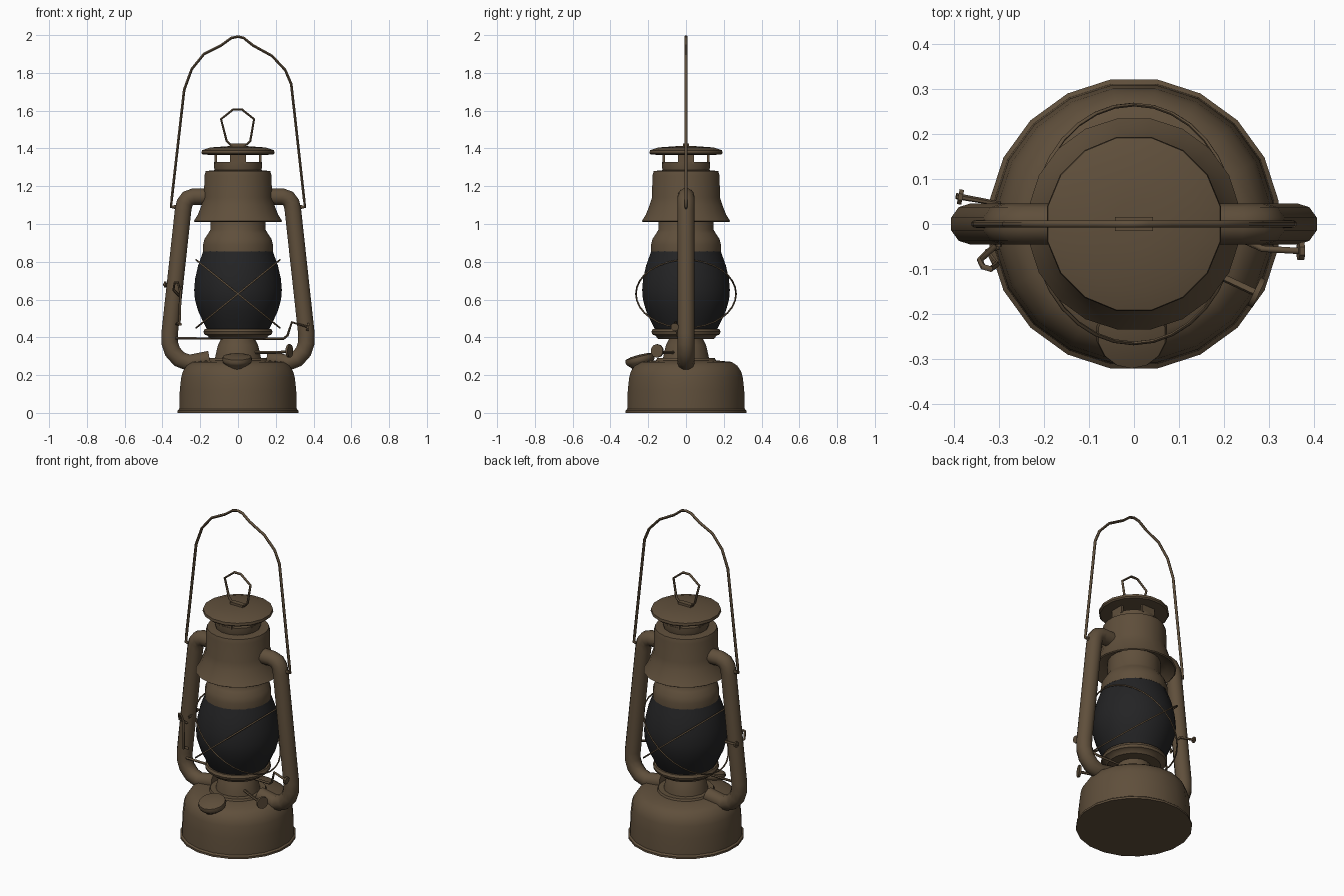
import bpy, bmesh, math
from mathutils import Vector, Matrix

if "Cube" in bpy.data.objects:
    bpy.data.objects.remove(bpy.data.objects["Cube"])


def material(name, rgb):
    m = bpy.data.materials.new(name)
    m.use_nodes = True
    m.diffuse_color = (*rgb, 1)
    bsdf = m.node_tree.nodes["Principled BSDF"]
    bsdf.inputs["Base Color"].default_value = (*rgb, 1)
    bsdf.inputs["Roughness"].default_value = 0.8
    return m


BROWN = material("aged brown metal", (0.115, 0.078, 0.044))
BLACK = material("sooty glass", (0.017, 0.017, 0.018))


def finish(ob, mat, angle=38):
    ob.data.materials.clear()
    ob.data.materials.append(mat)
    bpy.ops.object.select_all(action="DESELECT")
    ob.select_set(True)
    bpy.context.view_layer.objects.active = ob
    bpy.ops.object.shade_smooth_by_angle(angle=math.radians(angle))
    return ob


def lathe(name, profile, sides=20, mat=BROWN, matrix=Matrix()):
    """Revolve (radius, height) pairs around the z axis."""
    bm = bmesh.new()
    verts = [bm.verts.new((r, 0, z)) for r, z in profile]
    edges = [bm.edges.new(pair) for pair in zip(verts, verts[1:])]
    bmesh.ops.spin(bm, geom=verts + edges, cent=(0, 0, 0), axis=(0, 0, 1),
                   angle=math.tau, steps=sides, use_merge=False)
    bmesh.ops.remove_doubles(bm, verts=bm.verts, dist=0.0005)
    bmesh.ops.rotate(bm, verts=bm.verts, cent=(0, 0, 0),
                     matrix=Matrix.Rotation(math.pi / sides, 3, "Z"))
    bmesh.ops.transform(bm, matrix=matrix, verts=bm.verts)
    bmesh.ops.recalc_face_normals(bm, faces=bm.faces)
    me = bpy.data.meshes.new(name)
    bm.to_mesh(me)
    bm.free()
    ob = bpy.data.objects.new(name, me)
    bpy.context.collection.objects.link(ob)
    return finish(ob, mat)


def tube(name, points, radius, closed=False, detail=1):
    """Sweep a round section along a path."""
    cu = bpy.data.curves.new(name, "CURVE")
    cu.dimensions = "3D"
    cu.bevel_depth = radius
    cu.bevel_resolution = detail
    cu.use_fill_caps = True
    sp = cu.splines.new("POLY")
    sp.points.add(len(points) - 1)
    for p, co in zip(sp.points, points):
        p.co = (*co, 1)
    sp.use_cyclic_u = closed
    ob = bpy.data.objects.new(name, cu)
    bpy.context.collection.objects.link(ob)
    bpy.ops.object.select_all(action="DESELECT")
    ob.select_set(True)
    bpy.context.view_layer.objects.active = ob
    bpy.ops.object.convert(target="MESH")
    return finish(bpy.context.view_layer.objects.active, BROWN, 60)


def aimed(location, direction):
    return Matrix.Translation(location) @ Vector(direction).to_track_quat("Z", "Y").to_matrix().to_4x4()


# Fuel tank and burner
lathe("fuel_tank", [(0, 0), (.325, 0), (.325, .012), (.315, .02), (.312, .12), (.304, .19),
                    (.295, .22), (.275, .25), (.245, .27), (.16, .278), (.155, .29), (0, .29)])
lathe("burner", [(.125, .285), (.12, .31), (.108, .36), (.09, .395), (.09, .41), (0, .41)], 16)
lathe("globe_plate", [(0, .39), (.15, .392), (.165, .41), (.18, .415), (.185, .43),
                      (.178, .445), (0, .445)])

# Globe, its cap and the hood
lathe("globe", [(.165, .44), (.185, .48), (.213, .54), (.23, .6), (.234, .65), (.229, .71),
                (.213, .78), (.195, .83), (.182, .865)], 24, BLACK)
lathe("globe_cap", [(0, .855), (.187, .855), (.187, .89), (.18, .92), (.16, .95), (.147, .97),
                    (.147, 1.06)])
lathe("hood", [(0, 1.06), (.15, 1.06), (.19, 1.05), (.23, 1.01), (.237, 1.015), (.215, 1.05),
               (.195, 1.1), (.182, 1.14), (.18, 1.255), (.173, 1.28), (.125, 1.285), (0, 1.285)])

# Vent with four posts below the lid
lathe("vent_collar", [(.125, 1.28), (.13, 1.3), (.13, 1.328), (0, 1.328)], 16)
lathe("lid", [(0, 1.365), (.135, 1.365), (.19, 1.368), (.197, 1.375), (.195, 1.39), (.15, 1.405),
              (.05, 1.412), (0, 1.412)], 16)
for i in range(4):
    turn = Matrix.Rotation(i * math.pi / 2, 4, "Z")
    bpy.ops.mesh.primitive_cube_add(size=1)
    post = bpy.context.object
    post.name = "vent_post"
    post.data.transform(turn @ Matrix.Translation((.118, 0, 1.345)) @ Matrix.Diagonal((.014, .085, .05, 1)))
    finish(post, BROWN)

# Lifting ring on the lid
bpy.ops.mesh.primitive_cube_add(size=1)
bpy.context.object.name = "ring_bracket"
bpy.context.object.data.transform(Matrix.Translation((0, 0, 1.415)) @ Matrix.Diagonal((.085, .03, .022, 1)))
finish(bpy.context.object, BROWN)
tube("lid_ring", [(x, 0, z) for x, z in [(-.04, 1.42), (-.06, 1.44), (-.09, 1.555), (-.025, 1.607),
     (.02, 1.607), (.085, 1.555), (.065, 1.44), (.045, 1.42)]], .007, closed=True)

# Side air tubes with bail ears
for side, label in ((1, "left"), (-1, "right")):
    path = [(.15, 1.145), (.235, 1.145), (.265, 1.135), (.283, 1.11), (.291, 1.07), (.362, .42),
            (.362, .37), (.347, .325), (.312, .285), (.26, .265), (.15, .285)]
    tube(label + "_air_tube", [(side * x, 0, z) for x, z in path], .046, detail=3)
    tube(label + "_bail_ear", [(side * .27, 0, 1.1), (side * .35, 0, 1.09)], .009)

# Bail handle
bail = [(-.325, 1.085), (-.355, 1.09), (-.35, 1.14), (-.285, 1.71), (-.245, 1.82), (-.18, 1.9),
        (-.09, 1.945), (-.035, 1.985), (0, 1.992), (.03, 1.985), (.08, 1.945), (.18, 1.89), (.25, 1.815),
        (.282, 1.74), (.35, 1.13), (.355, 1.09), (.325, 1.085)]
tube("bail_handle", [(x, 0, z) for x, z in bail], .008)

# Crossed guard wires in front of and behind the globe
for face in (1, -1):
    for lean in (1, -1):
        arc = [i * math.pi / 16 for i in range(17)]
        tube("globe_guard", [(.222 * math.cos(a), face * .265 * math.sin(a),
                              .63 + lean * .18 * math.cos(a)) for a in arc], .0045)

# Filler neck and cap, tilted forward
lathe("filler_cap", [(0, -.09), (.045, -.09), (.055, -.04), (.075, -.022), (.08, -.008), (.076, .008),
                     (.045, .016), (0, .018)], 14, BROWN, aimed((-.005, -.245, .29), (0, -.25, 1)))

# Wick winder
tube("wick_shaft", [(.06, -.05, .32), (.2, -.12, .32), (.275, -.155, .325)], .008)
lathe("wick_wheel", [(0, -.006), (.036, -.006), (.036, .006), (0, .006)], 10, BROWN,
      aimed((.272, -.152, .328), (.9, -.43, 0)))

# Globe lift lever and the wire catch on the other side
tube("lift_lever", [(-.33, -.03, .395), (.24, -.035, .392), (.262, -.045, .41), (.285, -.055, .48),
                    (.37, -.06, .455)], .007)
lathe("lever_knob", [(0, -.006), (.022, -.006), (.022, .006), (0, .006)], 8, BROWN,
      aimed((.37, -.06, .455), (1, 0, -.2)))
tube("catch_loop", [(-.3, -.05, .47), (-.325, -.06, .47), (-.31, -.085, .48), (-.305, -.09, .64),
                    (-.318, -.1, .69), (-.335, -.095, .69), (-.342, -.08, .65),
                    (-.31, -.05, .62)], .007)
tube("catch_pin", [(-.3, -.05, .66), (-.3, .045, .67), (-.395, .062, .68)], .007)
lathe("catch_knob", [(0, -.005), (.018, -.005), (.018, .005), (0, .005)], 8, BROWN,
      aimed((-.385, .06, .68), (-1, .2, 0)))
